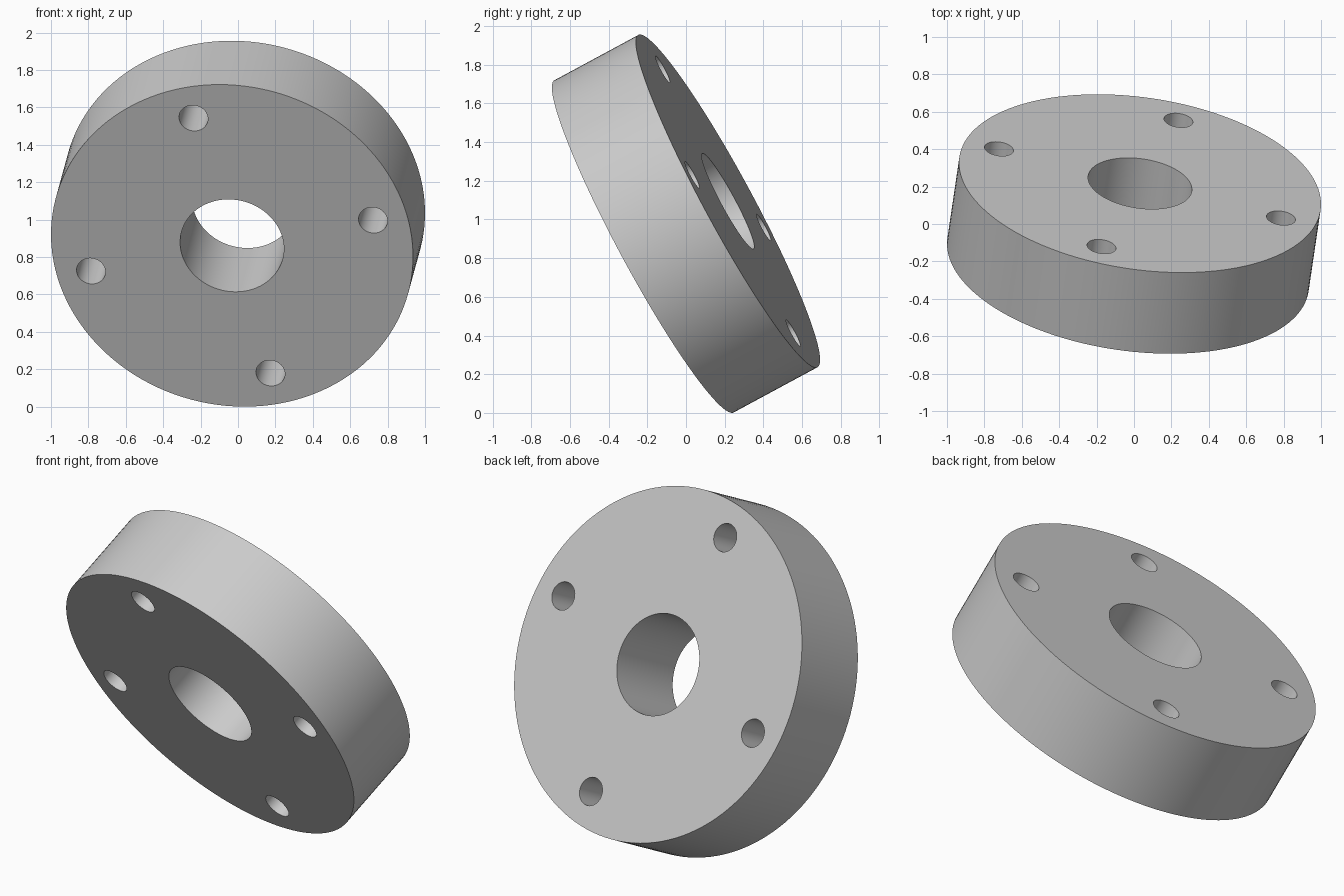
import bpy, bmesh
from math import cos, sin, pi
from mathutils import Matrix, Vector

if "Cube" in bpy.data.objects:
    bpy.data.objects.remove(bpy.data.objects["Cube"])

R, T = 0.976, 0.497           # disc radius, thickness
BORE, HOLE, BOLT = 0.28, 0.078, 0.788

# Tilted frame: axis through the disc, u towards one bolt hole
axis = Vector((0.129, 0.873, 0.471)).normalized()
u = Vector((0.752, -0.186, 0.135))
u = (u - axis * u.dot(axis)).normalized()
v = axis.cross(u)
frame = Matrix((u, v, axis)).transposed().to_4x4()
frame.translation = (0, 0, 0.978)


def cylinders(name, specs, depth):
    """One mesh object made of parallel cylinders (x, y, radius, sides)."""
    bm = bmesh.new()
    for x, y, r, n in specs:
        bmesh.ops.create_cone(bm, cap_ends=True, segments=n, radius1=r, radius2=r,
                              depth=depth, matrix=Matrix.Translation((x, y, 0)))
    bm.transform(frame)
    mesh = bpy.data.meshes.new(name)
    bm.to_mesh(mesh)
    bm.free()
    obj = bpy.data.objects.new(name, mesh)
    bpy.context.collection.objects.link(obj)
    return obj


# Flange disc
flange = cylinders("flange_disc", [(0, 0, R, 128)], T)

# Centre bore and four bolt holes
holes = [(0, 0, BORE, 96)]
holes += [(BOLT * cos(k * pi / 2), BOLT * sin(k * pi / 2), HOLE, 48) for k in range(4)]
cutter = cylinders("hole_cutter", holes, T * 2)
cutter.hide_render = True

mod = flange.modifiers.new("holes", 'BOOLEAN')
mod.operation = 'DIFFERENCE'
mod.solver = 'EXACT'
mod.object = cutter

bpy.context.view_layer.objects.active = flange
flange.select_set(True)
bpy.ops.object.modifier_apply(modifier=mod.name)
bpy.data.objects.remove(cutter)

# Smooth walls, sharp rims
bpy.ops.object.shade_smooth_by_angle(angle=pi / 6)
